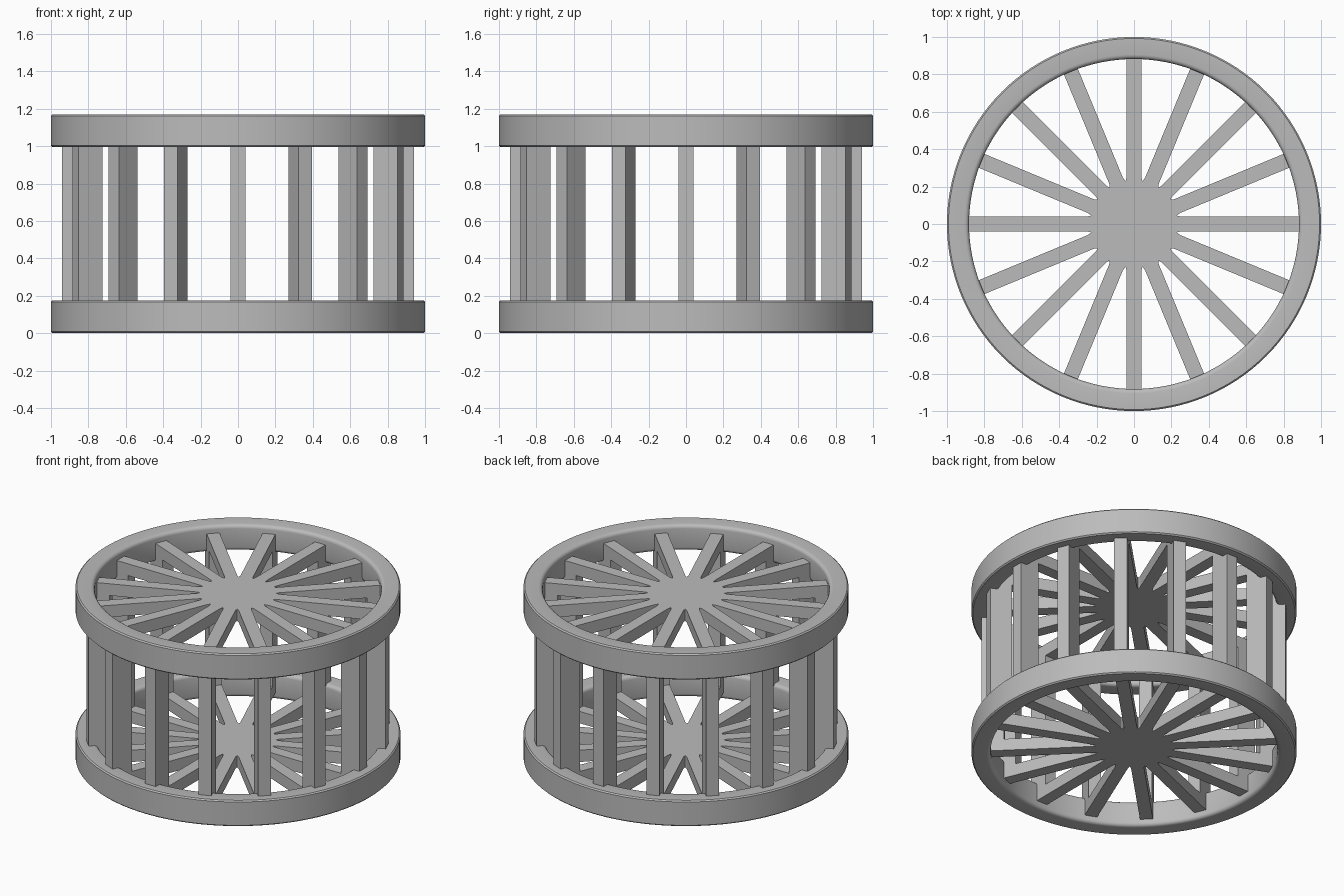
import bpy
import bmesh
from math import cos, sin, pi
from mathutils import Matrix, Vector

default = bpy.data.objects.get("Cube")
if default:
    bpy.data.objects.remove(default)

COUNT = 16            # spokes per wheel and bars around the drum
HALF = 0.04           # half width of spokes and bars
HEIGHT = 1.17
RIM_H = 0.175
SPOKE_Z = (0.045, 0.125)

grey = bpy.data.materials.new("plain grey")
grey.use_nodes = True
grey.diffuse_color = (0.5, 0.5, 0.5, 1)
grey.node_tree.nodes["Principled BSDF"].inputs["Base Color"].default_value = (0.5, 0.5, 0.5, 1)


def finish(name, bm, smooth=False):
    bmesh.ops.recalc_face_normals(bm, faces=bm.faces)
    mesh = bpy.data.meshes.new(name)
    bm.to_mesh(mesh)
    bm.free()
    mesh.materials.append(grey)
    obj = bpy.data.objects.new(name, mesh)
    bpy.context.collection.objects.link(obj)
    if smooth:
        bpy.ops.object.select_all(action='DESELECT')
        obj.select_set(True)
        bpy.context.view_layer.objects.active = obj
        bpy.ops.object.shade_smooth_by_angle(angle=0.6)
    return obj


def rim(name, base):
    # Half profile from the inner wall to the outer wall, mirrored in height
    inner, outer, fillet, bevel = 0.882, 1.0, 0.024, 0.008
    mid = RIM_H / 2
    upper = [(inner + fillet * (1 - cos(a)), mid - fillet + fillet * sin(a))
             for a in (i * pi / 8 for i in range(5))]
    upper += [(outer - bevel, mid), (outer, mid - bevel)]
    profile = upper + [(r, -z) for r, z in reversed(upper)]
    bm = bmesh.new()
    verts = [bm.verts.new((r, 0, base + mid + z)) for r, z in profile]
    edges = [bm.edges.new((v, verts[i - 1])) for i, v in enumerate(verts)]
    bmesh.ops.spin(bm, geom=verts + edges, cent=(0, 0, 0), axis=(0, 0, 1),
                   angle=2 * pi, steps=128, use_merge=True)
    bmesh.ops.remove_doubles(bm, verts=bm.verts, dist=0.0005)
    return finish(name, bm, smooth=True)


def spokes(name, base):
    # One star outline with small rounded notches between the spokes
    step = 2 * pi / COUNT
    bm = bmesh.new()
    verts = []
    for i in range(COUNT):
        turn = Matrix.Rotation(i * step, 3, 'Z')
        notch = (0.233 * cos(step / 2), 0.233 * sin(step / 2))
        for x, y in ((0.25, -HALF), (0.9, -HALF), (0.9, HALF), (0.25, HALF), notch):
            verts.append(bm.verts.new(turn @ Vector((x, y, base + SPOKE_Z[0]))))
    face = bm.faces.new(verts)
    new = bmesh.ops.extrude_face_region(bm, geom=[face], use_keep_orig=True)["geom"]
    moved = [v for v in new if isinstance(v, bmesh.types.BMVert)]
    bmesh.ops.translate(bm, verts=moved, vec=(0, 0, SPOKE_Z[1] - SPOKE_Z[0]))
    return finish(name, bm)


# Two matching wheels
for side, base in (("lower", 0), ("upper", HEIGHT - RIM_H)):
    rim(side + "_rim", base)
    spokes(side + "_spokes", base)

# Upright bars joining the wheels
low, high = SPOKE_Z[1] - 0.01, HEIGHT - SPOKE_Z[1] + 0.01
r_in, r_out = 0.80, 0.94
bm = bmesh.new()
for i in range(COUNT):
    place = (Matrix.Rotation(i * 2 * pi / COUNT, 4, 'Z')
             @ Matrix.Translation(((r_in + r_out) / 2, 0, (low + high) / 2))
             @ Matrix.Diagonal((r_out - r_in, 2 * HALF, high - low, 1)))
    bmesh.ops.create_cube(bm, size=1, matrix=place)
finish("upright_bars", bm)
